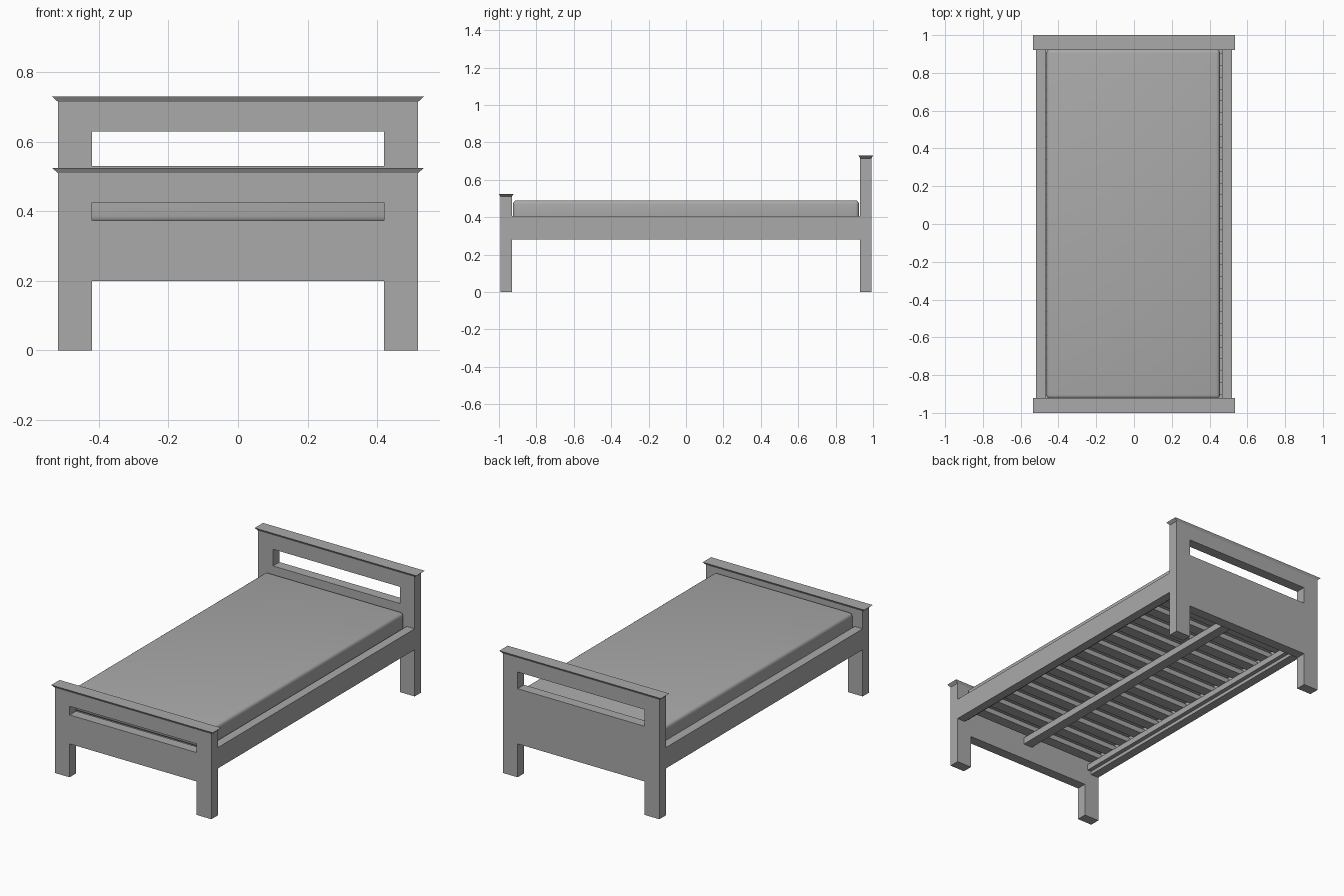
import bpy, bmesh
from mathutils import Vector

cube = bpy.data.objects.get("Cube")
if cube:
    bpy.data.objects.remove(cube, do_unlink=True)

GREY = (0.4, 0.4, 0.4, 1)
grey = bpy.data.materials.new("plain grey")
grey.use_nodes = True
grey.diffuse_color = GREY
grey.node_tree.nodes["Principled BSDF"].inputs["Base Color"].default_value = GREY

HALF_W = 0.518       # half width of the frame
LEG_IN = 0.42        # inner edge of the legs
IN_Y, OUT_Y = 0.931, 0.992   # inner and outer faces of the end boards


def finish(name, bm):
    bmesh.ops.recalc_face_normals(bm, faces=bm.faces[:])
    mesh = bpy.data.meshes.new(name)
    bm.to_mesh(mesh)
    bm.free()
    mesh.materials.append(grey)
    obj = bpy.data.objects.new(name, mesh)
    bpy.context.collection.objects.link(obj)
    return obj


def box(name, lo, hi, flare=(0, 0)):
    """Box between two corners; flare widens its top in x and y."""
    bm = bmesh.new()
    bmesh.ops.create_cube(bm, size=1)
    lo, hi = Vector(lo), Vector(hi)
    size, mid = hi - lo, (lo + hi) / 2
    for v in bm.verts:
        top = v.co.z > 0
        grow = Vector((2 * flare[0], 2 * flare[1], 0)) if top else Vector()
        v.co = mid + v.co * (size + grow)
    return finish(name, bm)


def end_board(name, side, slot_low, slot_high, top):
    """Legs, panel and top rail in one piece, with a slot and an open bottom."""
    xs = (-HALF_W, -LEG_IN, LEG_IN, HALF_W)
    zs = (0, 0.2, slot_low, slot_high, top)
    y0, y1 = side * IN_Y, side * OUT_Y
    bm = bmesh.new()
    for row in range(4):
        for col in range(3):
            if col == 1 and row in (0, 2):
                continue
            corners = ((col, row), (col + 1, row), (col + 1, row + 1), (col, row + 1))
            bm.faces.new([bm.verts.new((xs[i], y0, zs[j])) for i, j in corners])
    bmesh.ops.remove_doubles(bm, verts=bm.verts[:], dist=0.0001)
    out = bmesh.ops.extrude_face_region(bm, geom=bm.faces[:], use_keep_orig=True)
    moved = [g for g in out["geom"] if isinstance(g, bmesh.types.BMVert)]
    bmesh.ops.translate(bm, verts=moved, vec=(0, y1 - y0, 0))
    finish(name, bm)
    # flared cap on top
    box(name + "_cap", (-HALF_W, min(y0, y1), top), (HALF_W, max(y0, y1), top + 0.015),
        flare=(0.017, 0.009))


end_board("footboard", -1, 0.373, 0.425, 0.51)
end_board("headboard", 1, 0.53, 0.63, 0.715)

# side rails with inner cleats that carry the slats
for label, s in (("left", 1), ("right", -1)):
    for part, x0, x1, z0, z1 in (("rail", 0.465, HALF_W, 0.28, 0.405),
                                 ("cleat", 0.44, 0.465, 0.3, 0.335)):
        a, b = sorted((s * x0, s * x1))
        box(f"{label}_side_{part}", (a, -IN_Y, z0), (b, IN_Y, z1))

# slats and the beam below them
COUNT = 15
pitch = 2 * IN_Y / COUNT
for i in range(COUNT):
    y = -IN_Y + pitch * (i + 0.5)
    box(f"slat_{i + 1}", (-0.465, y - 0.033, 0.335), (0.465, y + 0.033, 0.365))
box("centre_beam", (-0.03, -IN_Y, 0.295), (0.03, IN_Y, 0.335))

# mattress with soft edges
mattress = box("mattress", (-0.463, -0.925, 0.366), (0.455, 0.925, 0.49))
bevel = mattress.modifiers.new("soft edges", "BEVEL")
bevel.width = 0.02
bevel.segments = 4
bpy.ops.object.select_all(action="DESELECT")
mattress.select_set(True)
bpy.context.view_layer.objects.active = mattress
bpy.ops.object.modifier_apply(modifier=bevel.name)
bpy.ops.object.shade_smooth_by_angle()
